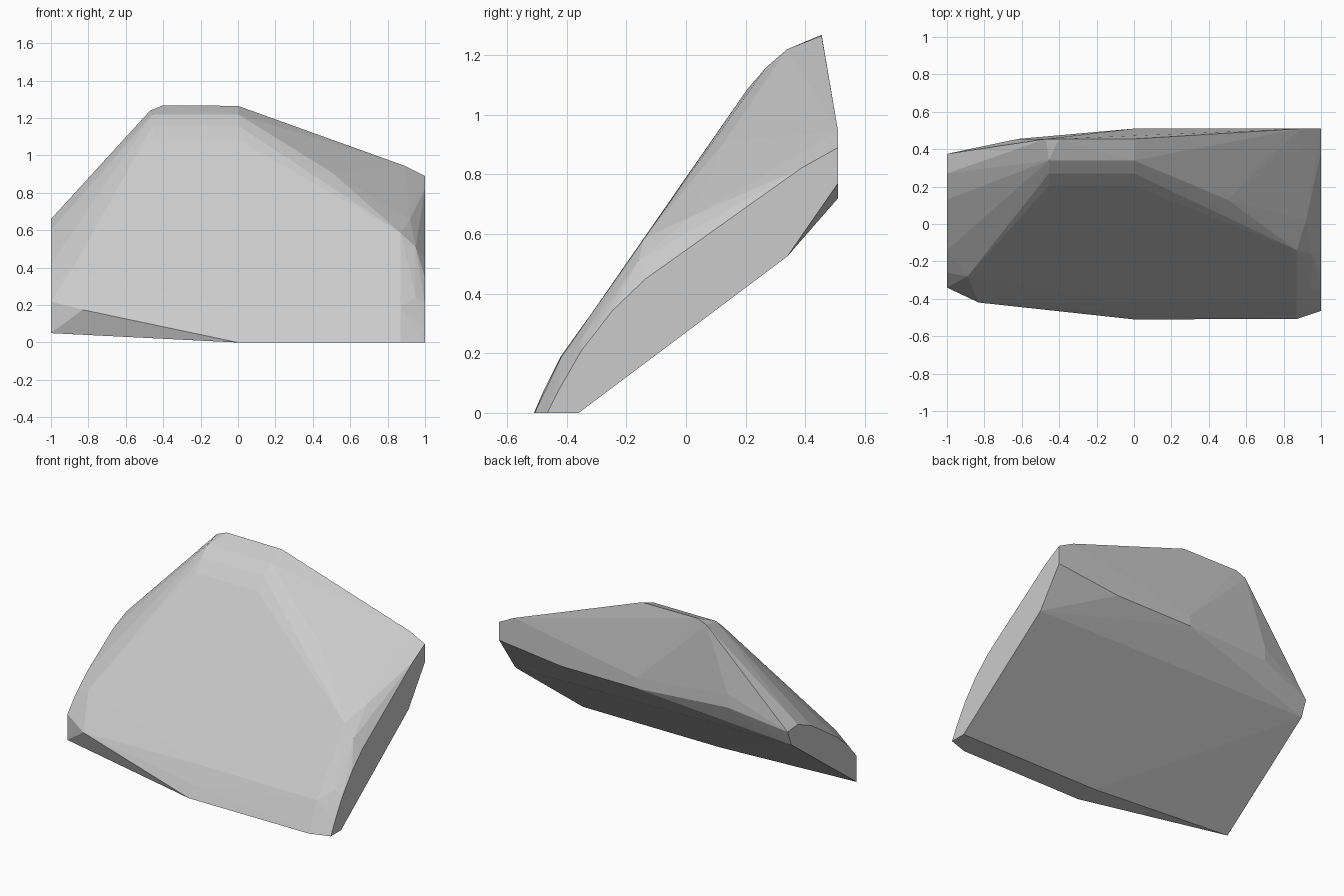
import bpy, bmesh, math


def section(x, profile):
    """Place a (y, z) profile at one x position."""
    return [(x, y, z) for y, z in profile]


# Flat right end, with a rounded front edge
right_end = section(1.0, [(-0.36, 0), (-0.465, 0), (-0.425, 0.08), (-0.35, 0.21),
                          (-0.245, 0.345), (-0.135, 0.45), (0.385, 0.82),
                          (0.51, 0.89), (0.51, 0.77), (0.34, 0.525)])

# Smaller flat left end
left_end = section(-1.0, [(-0.34, 0.05), (-0.34, 0.22), (-0.26, 0.315), (-0.14, 0.42),
                          (0.13, 0.60), (0.27, 0.66), (0.375, 0.65), (0.335, 0.55)])

# Rounded crest, repeated at its two ends
crest = []
for x in (-0.455, 0.0):
    crest += section(x, [(0.205, 1.085), (0.27, 1.16), (0.34, 1.22)])
crest += [(0, 0.455, 1.265), (-0.4, 0.455, 1.268), (-0.47, 0.455, 1.24)]

# Sloping front face and its rounded lower edge
front = section(0.0, [(-0.36, 0), (-0.51, 0), (-0.475, 0.08), (-0.42, 0.19)])
front += section(0.87, [(-0.508, 0), (-0.47, 0.08), (-0.42, 0.185), (-0.14, 0.585)])
front += [(-0.83, -0.42, 0.175), (-0.89, -0.28, 0.385)]

# Chipped corners beside the right end
chips = [(0.5, 0.13, 0.91), (0.95, -0.16, 0.51), (0.95, -0.35, 0.25), (0.92, 0.02, 0.66)]

# Back face and back-left facets
back = [(0.89, 0.51, 0.945), (0.55, 0.51, 0.72)]
back += section(0.0, [(0.51, 0.79), (0.51, 0.72)])
back += section(-0.62, [(0.455, 0.83), (0.455, 0.74)])

# Wrap the sections in one faceted stone
bm = bmesh.new()
for p in right_end + left_end + crest + front + chips + back:
    bm.verts.new(p)
hull = bmesh.ops.convex_hull(bm, input=bm.verts[:])
loose = [v for v in bm.verts if not v.link_faces]
bmesh.ops.delete(bm, geom=loose, context='VERTS')
bmesh.ops.dissolve_limit(bm, angle_limit=math.radians(0.8),
                         verts=bm.verts[:], edges=bm.edges[:])
bmesh.ops.recalc_face_normals(bm, faces=bm.faces[:])
mesh = bpy.data.meshes.new("rock_slab")
bm.to_mesh(mesh)
bm.free()
rock = bpy.data.objects.new("rock_slab", mesh)
bpy.context.collection.objects.link(rock)
